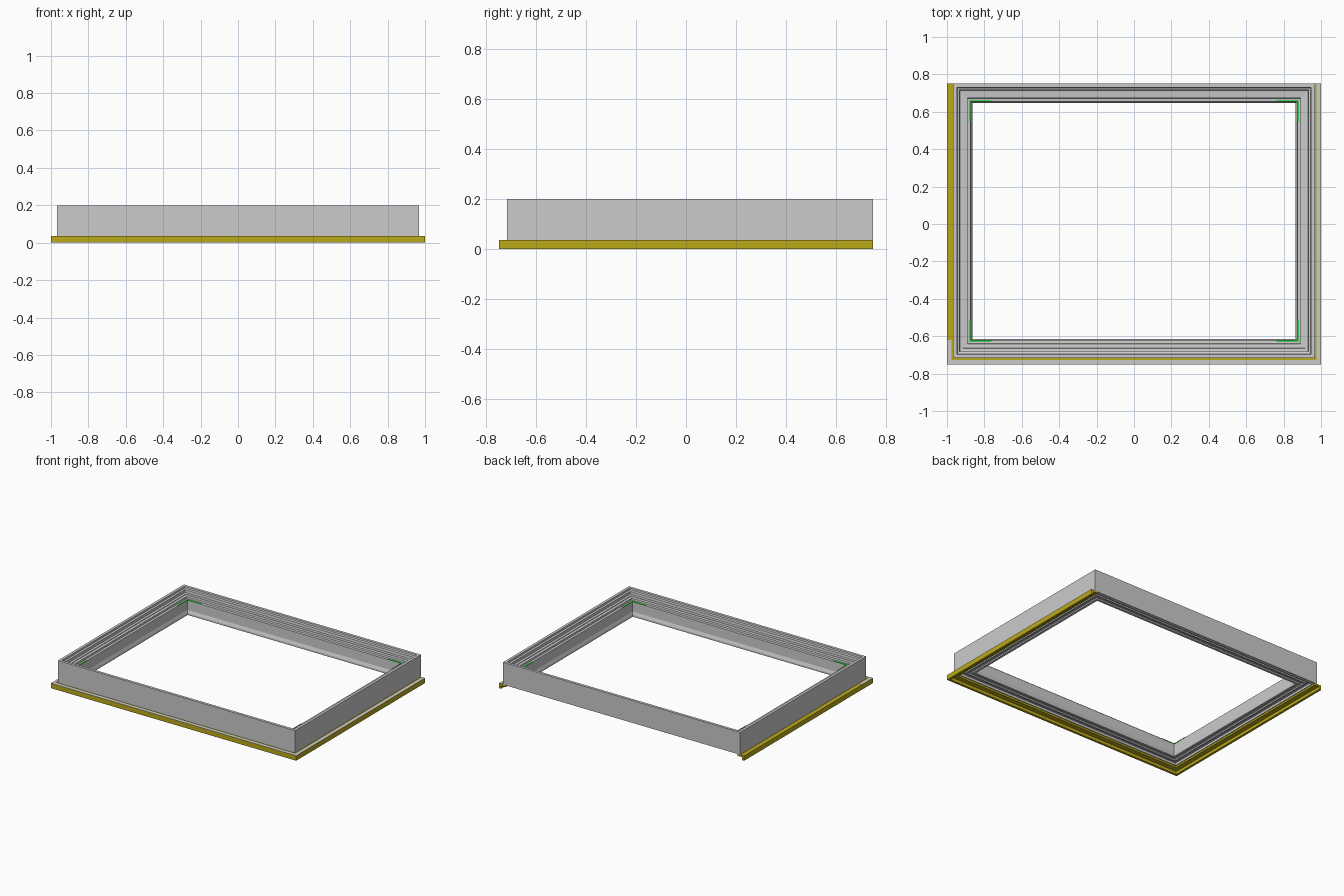
import bpy, bmesh

if "Cube" in bpy.data.objects:
    bpy.data.objects.remove(bpy.data.objects["Cube"])

XO, YF, YB = 0.967, -0.717, 0.75   # outer faces of the frame


def material(name, rgb):
    m = bpy.data.materials.new(name)
    m.diffuse_color = (*rgb, 1)
    m.use_nodes = True
    m.node_tree.nodes["Principled BSDF"].inputs["Base Color"].default_value = m.diffuse_color
    return m


yellow = material("yellow", (0.50, 0.40, 0.01))
green = material("green", (0.05, 0.65, 0.08))


def sweep(name, path, profile, closed=False, mat=None):
    """Mitre-sweep a (inset, z) profile; path entries are x, y and inset direction."""
    bm = bmesh.new()
    rings = [[bm.verts.new((x + dx * d, y + dy * d, z)) for d, z in profile]
             for x, y, dx, dy in path]
    n = len(profile)
    for i in range(len(rings) if closed else len(rings) - 1):
        a, b = rings[i], rings[(i + 1) % len(rings)]
        for j in range(n):
            k = (j + 1) % n
            bm.faces.new((a[j], b[j], b[k], a[k]))
    if not closed:
        bm.faces.new(rings[0])
        bm.faces.new(rings[-1][::-1])
    bmesh.ops.recalc_face_normals(bm, faces=bm.faces)
    me = bpy.data.meshes.new(name)
    bm.to_mesh(me)
    bm.free()
    ob = bpy.data.objects.new(name, me)
    bpy.context.collection.objects.link(ob)
    if mat:
        me.materials.append(mat)
    return ob


# main frame: stepped window profile with rebate, glazing groove and sloped inner lip
frame_profile = [
    (0, 0.035), (0, 0.2), (0.02, 0.2), (0.022, 0.188), (0.034, 0.184),
    (0.036, 0.165), (0.052, 0.163), (0.053, 0.158), (0.057, 0.158),
    (0.058, 0.163), (0.076, 0.161), (0.078, 0.148), (0.094, 0.146),
    (0.095, 0.075), (0.103, 0.055), (0.103, 0.042), (0.086, 0.042),
    (0.086, 0.052), (0.062, 0.052), (0.062, 0.042), (0.05, 0.042),
    (0.05, 0.052), (0.026, 0.052), (0.026, 0.035)]
loop = [(-XO, YF, 1, 1), (XO, YF, -1, 1), (XO, YB, -1, -1), (-XO, YB, 1, -1)]
sweep("window_frame", loop, frame_profile, closed=True)

# yellow flange on left, front and right, angle-shaped underneath
u_path = [(-XO, YB, 1, 0), (-XO, YF, 1, 1), (XO, YF, -1, 1), (XO, YB, -1, 0)]
flange_profile = [(-0.033, 0), (-0.033, 0.035), (0.02, 0.035), (0.02, 0.022),
                  (-0.016, 0.022), (-0.016, 0)]
sweep("outer_flange", u_path, flange_profile, mat=yellow)

# grey cover strip along the flange top
cap_path = [(-XO, -0.62, 1, 0)] + u_path[1:]
sweep("flange_cover_strip", cap_path,
      [(-0.033, 0.035), (-0.033, 0.0365), (-0.010, 0.0365), (-0.010, 0.035)])

# green corner gaskets on the inner ledge
for x, y, sx, sy in loop:
    leg = 0.205
    sweep("corner_gasket",
          [(x + sx * leg, y, 0, sy), (x, y, sx, sy), (x, y + sy * leg, sx, 0)],
          [(0.086, 0.143), (0.086, 0.149), (0.0955, 0.149), (0.0955, 0.143)],
          mat=green)
